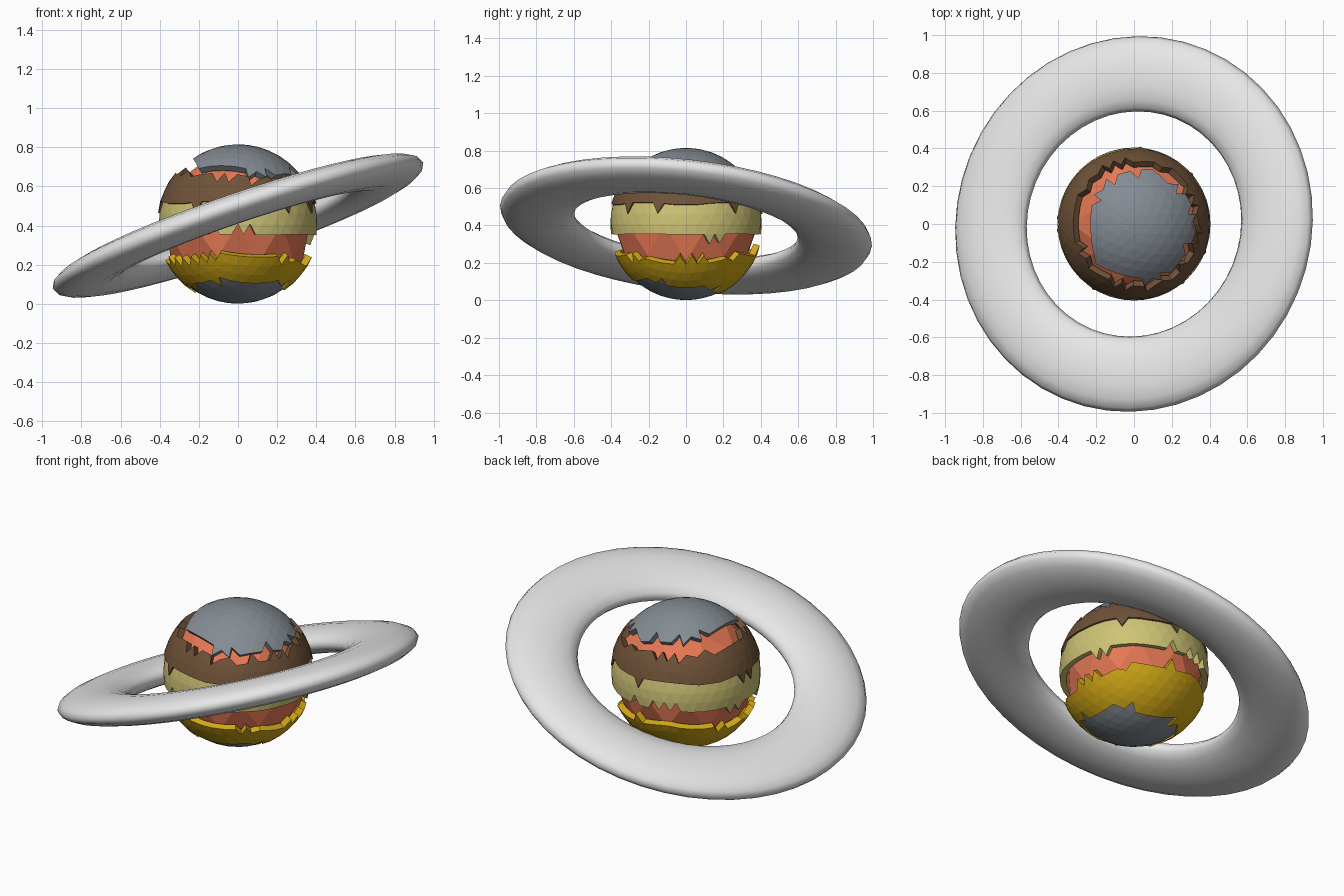
import bpy, bmesh, math, random
from mathutils import Vector, Matrix

if "Cube" in bpy.data.objects:
    bpy.data.objects.remove(bpy.data.objects["Cube"])

CZ = 0.408  # height of the planet centre


def material(name, rgb):
    m = bpy.data.materials.new(name)
    m.diffuse_color = (*rgb, 1)
    m.use_nodes = True
    m.node_tree.nodes["Principled BSDF"].inputs["Base Color"].default_value = m.diffuse_color
    return m


GREY = material("slate grey", (0.23, 0.26, 0.29))
SALMON = material("salmon", (0.80, 0.19, 0.09))
BROWN = material("brown", (0.16, 0.085, 0.04))
KHAKI = material("khaki", (0.62, 0.55, 0.18))
YELLOW = material("mustard yellow", (0.65, 0.40, 0.008))
PALE = material("pale grey", (0.80, 0.80, 0.80))


def finish(bm, name, mat):
    me = bpy.data.meshes.new(name)
    bm.to_mesh(me)
    bm.free()
    me.materials.append(mat)
    ob = bpy.data.objects.new(name, me)
    bpy.context.collection.objects.link(ob)
    return ob


def edge(a, bx=0, by=0, c2=0):
    """Height of a band edge, as a function of the angle round the planet."""
    return lambda t: a + bx * math.cos(t) + by * math.sin(t) + c2 * math.cos(2 * t)


def shell(name, mat, radius, low, high, jag=0.014, thick=0.035, seed=1):
    """Faceted crust plate: keep the sphere faces between two ragged edges."""
    rnd = random.Random(seed)
    bm = bmesh.new()
    bmesh.ops.create_icosphere(bm, subdivisions=4, radius=radius)
    drop = []
    for f in bm.faces:
        c = f.calc_center_median()
        t = math.atan2(c.y, c.x)
        z = c.z + CZ + rnd.uniform(-jag, jag)
        if not low(t) <= z <= high(t):
            drop.append(f)
    bmesh.ops.delete(bm, geom=drop, context='FACES')
    # inner skin and walls
    outer = bm.faces[:]
    border = [e for e in bm.edges if e.is_boundary]
    inner = {v: bm.verts.new(v.co * (1 - thick / radius)) for v in bm.verts[:]}
    for f in outer:
        bm.faces.new([inner[v] for v in reversed(f.verts)])
    for e in border:
        a, b = e.verts
        bm.faces.new((a, b, inner[b], inner[a]))
    bmesh.ops.recalc_face_normals(bm, faces=bm.faces)
    bmesh.ops.translate(bm, verts=bm.verts, vec=(0, 0, CZ))
    return finish(bm, name, mat)


# low-poly core
bm = bmesh.new()
bmesh.ops.create_icosphere(bm, subdivisions=2, radius=0.385)
bmesh.ops.translate(bm, verts=bm.verts, vec=(0, 0, CZ))
finish(bm, "planet_core", SALMON)

# crust plates
shell("top_cap", GREY, 0.407, edge(0.695, -0.03, 0.01), edge(2), seed=2)
shell("bottom_cap", GREY, 0.407, edge(-1), edge(0.13), seed=3)
shell("brown_band", BROWN, 0.414, edge(0.51), edge(0.65, -0.02, 0, 0.008), seed=4)
shell("khaki_band", KHAKI, 0.405, edge(0.355, 0, 0.0, -0.015), edge(0.55), seed=5)
shell("yellow_band", YELLOW, 0.415, edge(0.08, 0, -0.035),
      edge(0.23, 0, 0.008, -0.025), jag=0.01, seed=6)

# tilted flattened ring
MAJOR, MINOR, SEG, SIDES = 0.8, 0.2, 48, 16
normal = Vector((-0.342, 0.115, 1)).normalized()
turn = Vector((0, 0, 1)).rotation_difference(normal).to_matrix().to_4x4()
bm = bmesh.new()
rows = []
for i in range(SEG):
    a = 2 * math.pi * i / SEG
    row = []
    for j in range(SIDES):
        b = 2 * math.pi * j / SIDES
        r = MAJOR + MINOR * math.cos(b)
        row.append(bm.verts.new((r * math.cos(a), r * math.sin(a), 0.075 * math.sin(b))))
    rows.append(row)
for i in range(SEG):
    p, q = rows[i], rows[(i + 1) % SEG]
    for j in range(SIDES):
        k = (j + 1) % SIDES
        bm.faces.new((p[j], q[j], q[k], p[k])).smooth = True
bmesh.ops.recalc_face_normals(bm, faces=bm.faces)
bmesh.ops.transform(bm, verts=bm.verts, matrix=Matrix.Translation((0, 0, 0.4)) @ turn)
finish(bm, "planet_ring", PALE)
